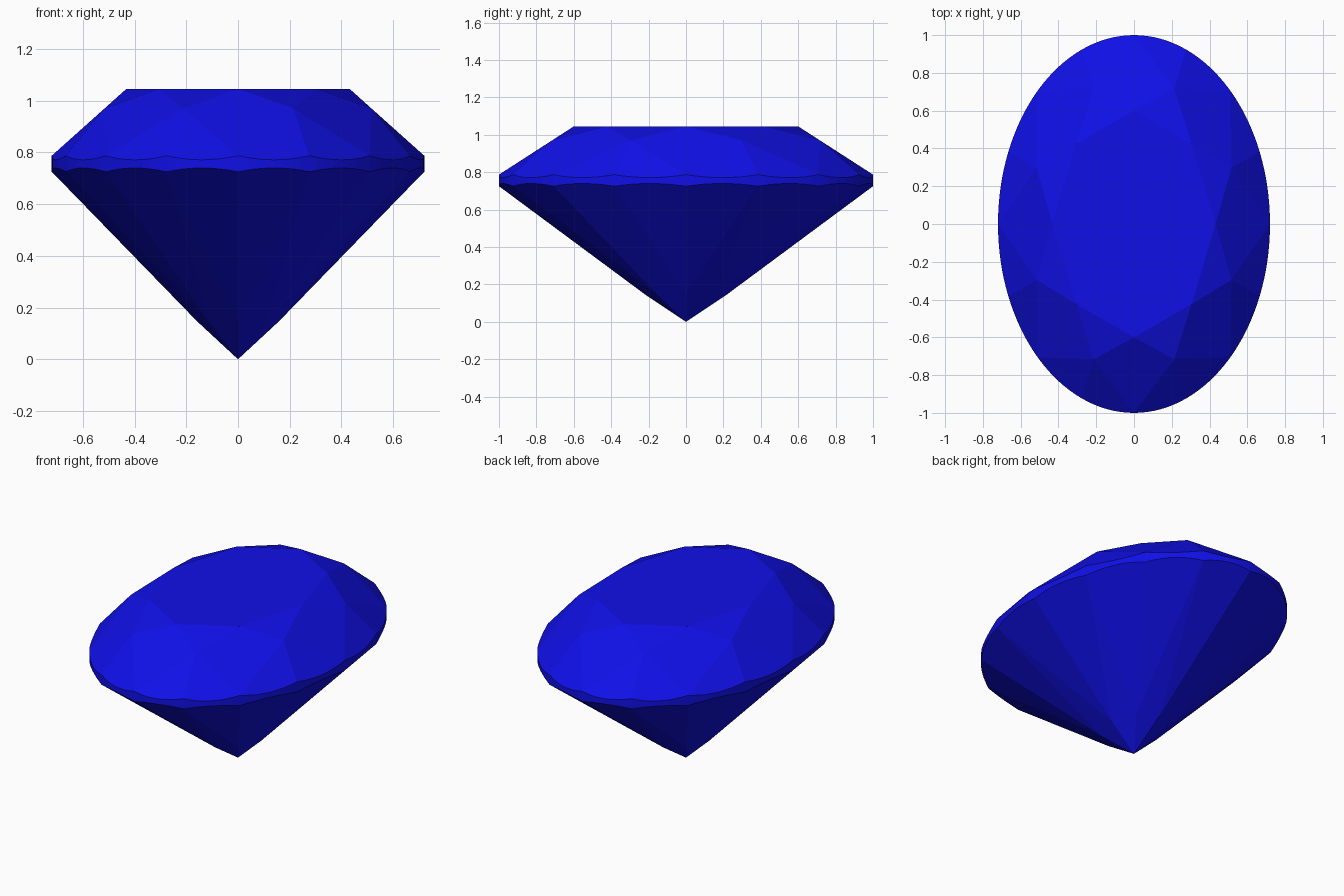
import bpy, bmesh
from math import pi, sin, cos, radians

if "Cube" in bpy.data.objects:
    bpy.data.objects.remove(bpy.data.objects["Cube"])

WIDTH = 0.72                     # oval: x squeezed against y
TABLE_R, TABLE_Z = 0.60, 1.045   # flat top octagon
STAR_R, STAR_Z = 0.775, 0.970    # tips between the kite facets
TOP_Z, BOT_Z = 0.787, 0.725      # girdle edges
PAV_R, PAV_Z = 0.22, 0.147       # inner tips of the lower facets
STEP = pi / 8                    # 16-fold facet layout
SUB = 8                          # girdle segments per facet

bm = bmesh.new()


def point(r, a, z):
    bm.verts.new((r * sin(a) * WIDTH, r * cos(a), z))


# Crown table, star tips, pavilion tips and culet
for i in range(8):
    a = 2 * i * STEP
    point(TABLE_R, a, TABLE_Z)
    point(STAR_R, a + STEP, STAR_Z)
    point(PAV_R, a, PAV_Z)
point(0, 0, 0)

# Scalloped girdle, where the oval wall meets the girdle facets
half = cos(STEP / 2)
up = (STAR_Z - TOP_Z) / ((1 - STAR_R) * half)
down = (BOT_Z - PAV_Z) / ((1 - PAV_R) * half)
for i in range(16 * SUB):
    a = i * STEP / SUB
    bulge = cos((i % SUB) * STEP / SUB - STEP / 2) - half
    point(1, a, TOP_Z - up * bulge)
    point(1, a, BOT_Z + down * bulge)

# The cut stone is convex, so its hull gives every facet
bmesh.ops.convex_hull(bm, input=bm.verts[:])
bmesh.ops.dissolve_limit(bm, angle_limit=radians(0.5),
                         verts=bm.verts[:], edges=bm.edges[:])
bmesh.ops.recalc_face_normals(bm, faces=bm.faces[:])

mesh = bpy.data.meshes.new("oval_gem")
bm.to_mesh(mesh)
bm.free()
gem = bpy.data.objects.new("oval_gem", mesh)
bpy.context.collection.objects.link(gem)

# Deep blue stone
mat = bpy.data.materials.new("blue_stone")
mat.diffuse_color = (0.005, 0.005, 0.8, 1)
mat.use_nodes = True
mat.node_tree.nodes["Principled BSDF"].inputs["Base Color"].default_value = mat.diffuse_color
mesh.materials.append(mat)
